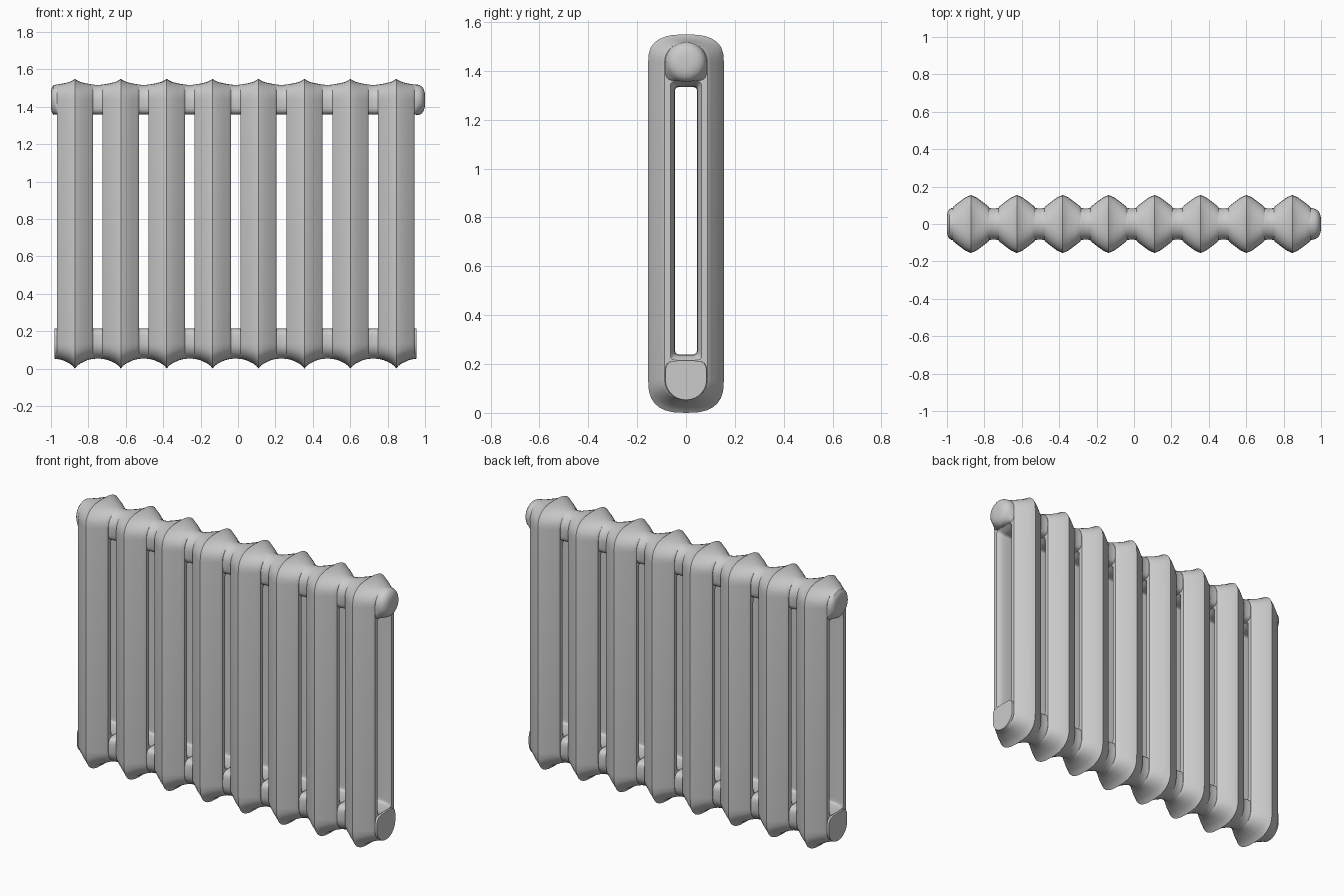
import bpy, bmesh, math

if "Cube" in bpy.data.objects:
    bpy.data.objects.remove(bpy.data.objects["Cube"], do_unlink=True)

# Layout
SECTIONS = 8
PITCH = 0.2455
FIRST = -0.872
HALF = 0.097            # half width of a section
LOW, HIGH = 0.134, 1.436  # pipe axis heights
STEPS = 14

iron = bpy.data.materials.new("grey painted iron")
iron.use_nodes = True
iron.diffuse_color = (0.6, 0.6, 0.6, 1)
iron.node_tree.nodes["Principled BSDF"].inputs["Base Color"].default_value = (0.6, 0.6, 0.6, 1)


def arc(half_width, height, power, start):
    """Half of a superellipse, as (y, z) pairs, from the given angle."""
    pts = []
    for i in range(STEPS + 1):
        a = start + math.pi * i / STEPS
        c, s = math.cos(a), math.sin(a)
        y = math.copysign(abs(c) ** (2 / power), c) * half_width
        z = math.copysign(abs(s) ** (2 / power), s) * height
        pts.append((y, z))
    return pts


def outline(x, half_width, low, high, drop, rise, n_low, n_high):
    """Closed ring with curved top and bottom."""
    top = [(x, y, high + z) for y, z in arc(half_width, rise, n_high, 0)]
    bottom = [(x, y, low + z) for y, z in arc(half_width, drop, n_low, math.pi)]
    return top + bottom


def loft(name, rings, closed):
    """Skin rings into a mesh; closed joins last to first, otherwise caps the ends."""
    bm = bmesh.new()
    loops = [[bm.verts.new(p) for p in ring] for ring in rings]
    pairs = list(zip(loops, loops[1:]))
    if closed:
        pairs.append((loops[-1], loops[0]))
    for a, b in pairs:
        for i in range(len(a)):
            j = (i + 1) % len(a)
            bm.faces.new((a[i], a[j], b[j], b[i]))
    if not closed:
        bm.faces.new(loops[0])
        bm.faces.new(loops[-1])
    bmesh.ops.remove_doubles(bm, verts=bm.verts, dist=0.0001)
    bmesh.ops.recalc_face_normals(bm, faces=bm.faces)
    mesh = bpy.data.meshes.new(name)
    bm.to_mesh(mesh)
    bm.free()
    mesh.materials.append(iron)
    obj = bpy.data.objects.new(name, mesh)
    bpy.context.collection.objects.link(obj)
    bpy.ops.object.select_all(action="DESELECT")
    obj.select_set(True)
    bpy.context.view_layer.objects.active = obj
    bpy.ops.object.shade_smooth_by_angle(angle=math.radians(32))
    return obj


def mirrored(half):
    """Profile rows from -x to +x, given rows from the centre outwards."""
    return [(-r[0], *r[1:]) for r in reversed(half[1:])] + half


# Section: ridged outer shell (x, half depth, drop, rise)
shell = mirrored([
    (0, 0.155, 0.134, 0.113), (0.012, 0.15, 0.119, 0.105),
    (0.03, 0.142, 0.106, 0.096), (0.064, 0.117, 0.09, 0.088),
    (0.082, 0.103, 0.085, 0.085), (HALF - 0.005, 0.095, 0.083, 0.083),
    (HALF, 0.088, 0.082, 0.082)])
# Section: opening between the two columns (x, half depth, inset)
opening = mirrored([(0, 0.045, 0.024), (0.06, 0.047, 0.021),
                    (0.08, 0.053, 0.012), (HALF, 0.064, 0)])

rings = []
for x, depth, drop, rise in shell:
    power = 2.7 - 0.7 * abs(x) / HALF
    rings.append(outline(x, depth, LOW, HIGH, drop, rise, power, power))
for x, depth, inset in reversed(opening):
    rings.append(outline(x, depth, 0.245 + inset, 1.328 - inset, 0.03, 0.03, 5, 5))

section = loft("section_1", rings, True)
section.location.x = FIRST
for i in range(1, SECTIONS):
    copy = bpy.data.objects.new(f"section_{i + 1}", section.data)
    copy.location.x = FIRST + PITCH * i
    bpy.context.collection.objects.link(copy)

# Waisted pipe rings between the sections (x, radius)
waist = []
for i in range(SECTIONS):
    c = FIRST + PITCH * i
    waist += [(c - HALF, 0.083), (c + HALF, 0.083)]
    if i < SECTIONS - 1:
        waist += [(c + HALF + 0.012, 0.081), (c + PITCH / 2, 0.08),
                  (c + PITCH - HALF - 0.012, 0.081)]


def pipe_ring(x, r, z, n_low, n_high, low_height, high_height):
    return outline(x, r + 0.003, z, z, low_height, high_height, n_low, n_high)


# Lower pipe: flat ends, flattened on its upper side
lower = [(-0.98, 0.081)] + waist + [(0.955, 0.081)]
loft("lower_pipe", [pipe_ring(x, r, LOW, 2, 5, r, 0.08) for x, r in lower], False)

# Upper pipe: flattened underneath, with domed ends
upper = [pipe_ring(x, r, HIGH, 5, 2, 0.078, r) for x, r in waist]
dome_left = [(-1, 0.03), (-0.999, 0.05), (-0.995, 0.068), (-0.986, 0.079)]
dome_right = [(0.968, 0.081), (0.982, 0.073), (0.992, 0.06), (0.998, 0.042), (1, 0.02)]


def dome(rows):
    return [outline(x, r, HIGH, HIGH, r, r, 2, 2) for x, r in rows]


loft("upper_pipe", dome(dome_left) + upper + dome(dome_right), False)
